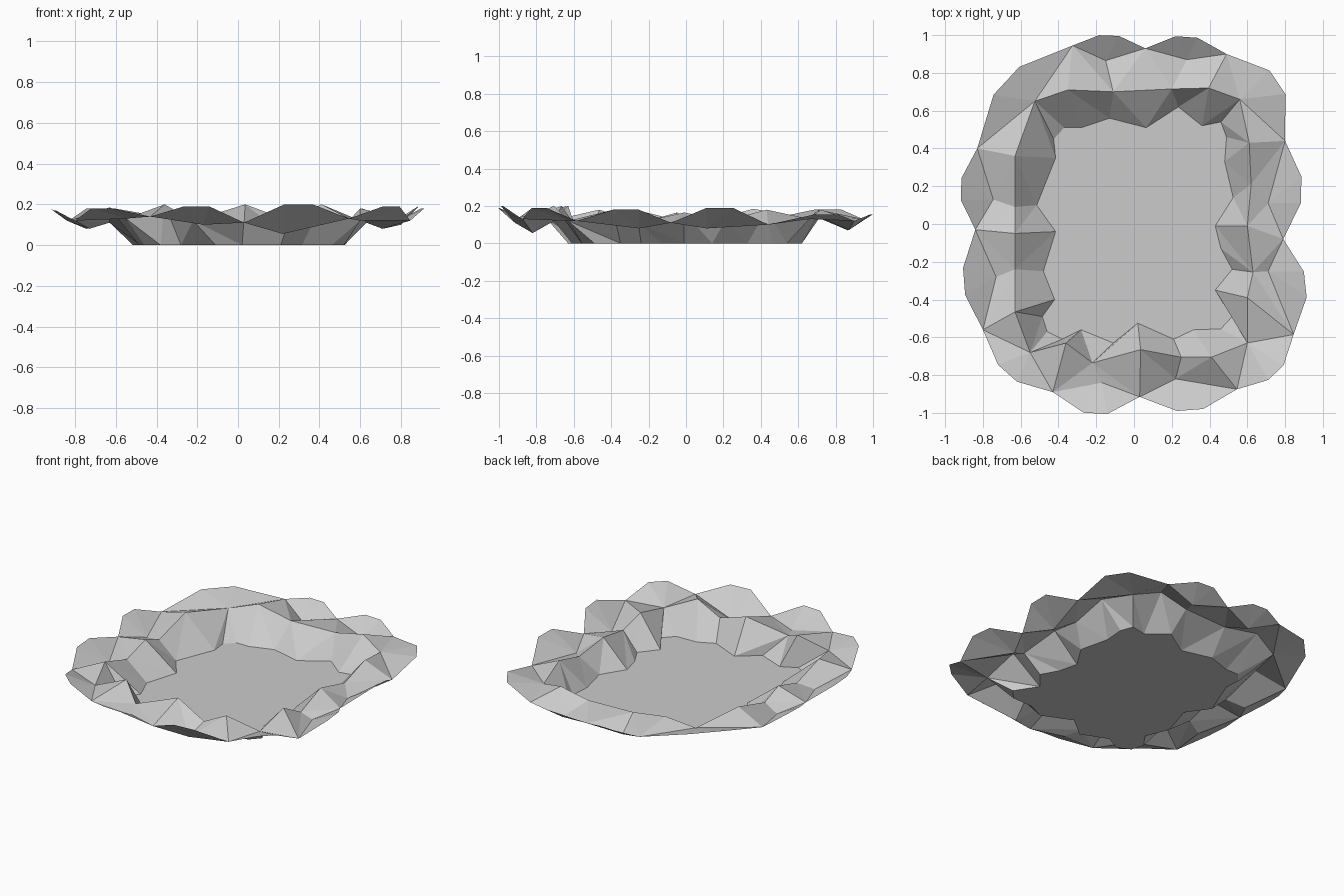
import bpy, bmesh, math
from mathutils import Vector

if "Cube" in bpy.data.objects:
    bpy.data.objects.remove(bpy.data.objects["Cube"])

# Flat floor outline (x, y), counter-clockwise from the right
FLOOR = [(.525, .14), (.48, .33), (.49, .46), (.46, .54), (.36, .52), (.235, .62),
         (.065, .51), (-.13, .56), (-.28, .51), (-.37, .51), (-.425, .45), (-.415, .35),
         (-.515, .10), (-.415, -.04), (-.48, -.25), (-.42, -.40), (-.485, -.49),
         (-.46, -.57), (-.38, -.61), (-.28, -.56), (-.11, -.63), (.02, -.525),
         (.21, -.61), (.315, -.56), (.46, -.555), (.52, -.49), (.43, -.35),
         (.52, -.24), (.46, -.13), (.43, -.01)]

# Crest of the inner wall (x, y, z)
RIDGE = [(.62, .21, .12), (.61, .43, .18), (.56, .66, .13), (.395, .72, .18),
         (.20, .715, .14), (-.11, .70, .14), (-.35, .71, .18), (-.525, .65, .13),
         (-.63, .36, .185), (-.63, .09, .11), (-.63, -.05, .165), (-.63, -.24, .11),
         (-.63, -.465, .18), (-.55, -.68, .13), (-.36, -.63, .20), (-.22, -.735, .12),
         (.035, -.665, .20), (.25, -.705, .12), (.41, -.705, .20), (.60, -.63, .12),
         (.60, -.39, .18), (.63, -.255, .11), (.60, -.01, .165)]

# Scalloped rim: notch x, y, z, then bulge and tip height of the following petal
PETALS = [(.79, -.08, .11, .09, .19), (.80, .44, .10, .14, .155), (.49, .90, .12, .075, .155),
          (.06, .93, .11, .06, .155), (-.325, .945, .13, .13, .18), (-.83, .40, .12, .08, .175),
          (-.84, -.03, .12, .08, .17), (-.80, -.56, .12, .085, .18), (-.43, -.89, .14, .10, .19),
          (.03, -.915, .11, .09, .20), (.545, -.875, .13, .08, .19), (.845, -.585, .12, .09, .18)]

# Low point under each petal; the corner petals run straight to the ridge
VALLEY = [(.71, .11, .08), (.56, .66, .13), (.28, .87, .07), (-.15, .865, .07),
          (-.525, .65, .13), (-.745, .13, .08), (-.73, -.28, .08), (-.55, -.68, .13),
          (-.17, -.84, .10), (.22, -.82, .055), (.60, -.63, .12), (.71, -.25, .08)]

bm = bmesh.new()


def angle(v):
    return math.atan2(v.co.y, v.co.x)


def ring(points):
    return sorted((bm.verts.new(p) for p in points), key=angle)


def stitch(inner, outer):
    """Fill between two closed rings with triangles, advancing by angle."""
    n, m = len(inner), len(outer)
    a = [angle(v) for v in inner] + [angle(inner[0]) + math.tau]
    b = [angle(v) for v in outer] + [angle(outer[0]) + math.tau]
    i = j = 0
    while i < n or j < m:
        p, q = inner[i % n], outer[j % m]
        if j == m or (i < n and a[i + 1] < b[j + 1]):
            i += 1
            bm.faces.new((p, q, inner[i % n]))
        else:
            j += 1
            bm.faces.new((p, q, outer[j % m]))


# Floor and wall
floor = ring((x, y, 0) for x, y in FLOOR)
bm.faces.new(floor)
ridge = ring(RIDGE)
stitch(floor, ridge)

# Gutter between the wall crest and the rim
notches = [bm.verts.new(p[:3]) for p in PETALS]
valleys = [bm.verts.new(p) for p in VALLEY]
stitch(ridge, sorted(notches + valleys, key=angle))

# Upturned petals fanned around each valley point
for k, (x, y, z, bulge, tip_z) in enumerate(PETALS):
    start, end, low = notches[k], notches[(k + 1) % len(notches)], valleys[k]
    chord = end.co - start.co
    out = Vector((chord.y, -chord.x, 0)).normalized() * bulge
    tips = []
    for t in (.37, .64):
        p = start.co + chord * t + out
        p.z = tip_z
        tips.append(bm.verts.new(p))
    fan = [start, *tips, end]
    for u, v in zip(fan, fan[1:]):
        bm.faces.new((low, u, v))

bmesh.ops.remove_doubles(bm, verts=bm.verts, dist=.0005)
bmesh.ops.dissolve_degenerate(bm, edges=bm.edges, dist=.0005)
mesh = bpy.data.meshes.new("scalloped_dish")
bm.to_mesh(mesh)
bm.free()
bpy.context.collection.objects.link(bpy.data.objects.new("scalloped_dish", mesh))
